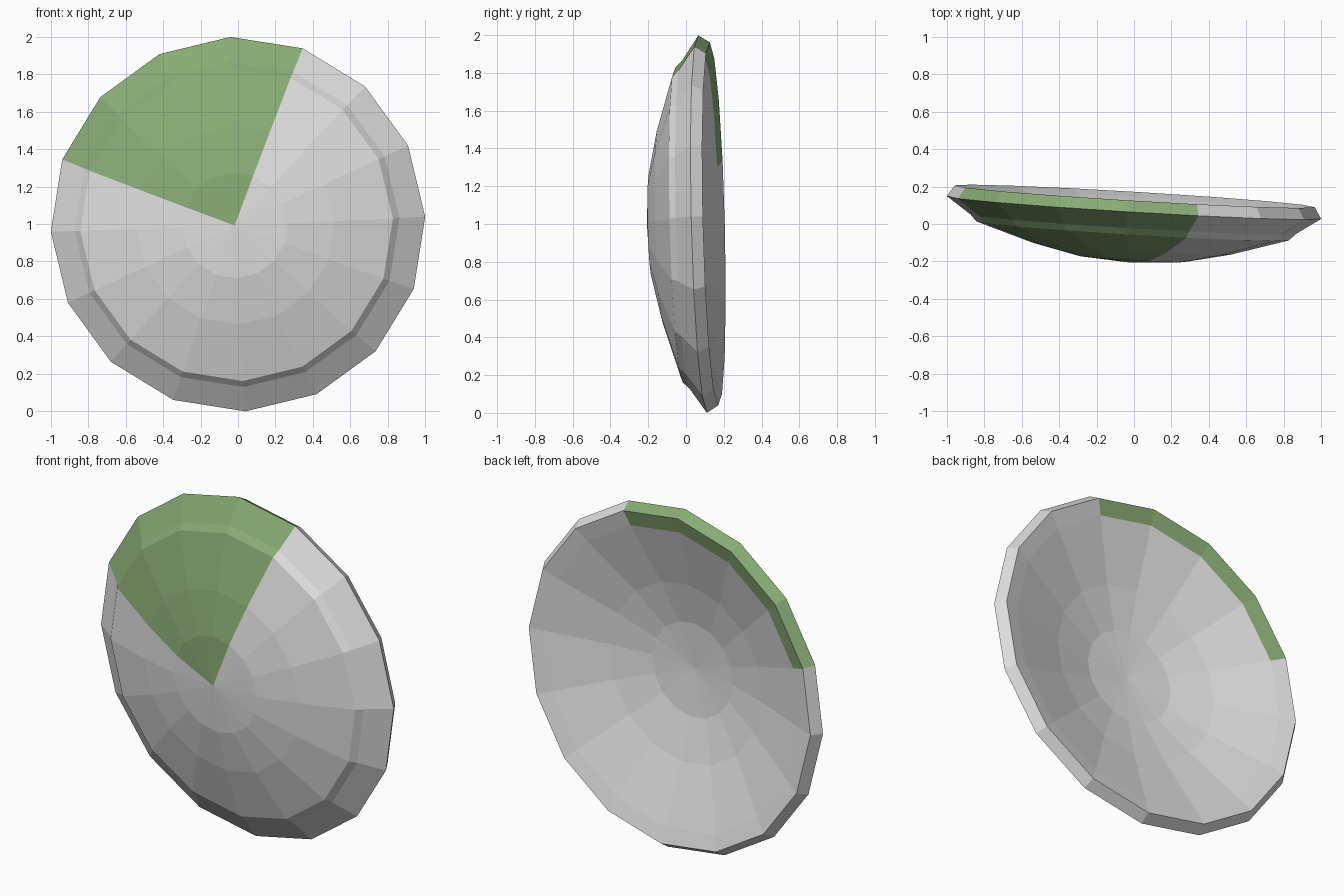
import bpy, bmesh, math
from mathutils import Vector

if "Cube" in bpy.data.objects:
    bpy.data.objects.remove(bpy.data.objects["Cube"])

SIDES = 16
START = math.radians(2.3)
AXIS = Vector((-0.06, -1.0, -0.025)).normalized()   # direction the boss faces

# (radius, depth along axis) from front tip round the rim to the inner centre
PROFILE = [
    (0.0, 0.295), (0.282, 0.275), (0.53, 0.22), (0.835, 0.125),
    (0.868, 0.09), (1.0, 0.0), (0.962, -0.06),
    (0.872, -0.035), (0.52, 0.08), (0.275, 0.138), (0.0, 0.158),
]
GREEN_BANDS = 7          # bands from the front tip to the inner lip are painted
GREEN_SECTORS = range(3, 7)


def material(name, rgb):
    m = bpy.data.materials.new(name)
    m.diffuse_color = (*rgb, 1)
    m.use_nodes = True
    m.node_tree.nodes["Principled BSDF"].inputs["Base Color"].default_value = m.diffuse_color
    return m


def point(r, d, k):
    """Point on the slightly leaning disc, pushed out along its axis."""
    a = START + math.tau * k / SIDES
    x, z = r * math.cos(a), r * math.sin(a)
    return Vector((x, 0.088 - 0.06 * x - 0.025 * z, 1 + z)) + AXIS * d


# Round shield: turn the profile, painting one quarter green
bm = bmesh.new()
rings = []
for r, d in PROFILE:
    if r == 0:
        rings.append([bm.verts.new(point(0, d, 0))] * SIDES)
    else:
        rings.append([bm.verts.new(point(r, d, k)) for k in range(SIDES)])

for band, (a, b) in enumerate(zip(rings, rings[1:])):
    for k in range(SIDES):
        n = (k + 1) % SIDES
        corners = list(dict.fromkeys([a[k], b[k], b[n], a[n]]))
        face = bm.faces.new(corners)
        face.material_index = int(band < GREEN_BANDS and k in GREEN_SECTORS)

bmesh.ops.recalc_face_normals(bm, faces=bm.faces)

# Stand exactly on the ground
low = min(v.co.z for v in bm.verts)
for v in bm.verts:
    v.co.z -= low

mesh = bpy.data.meshes.new("round_shield")
bm.to_mesh(mesh)
bm.free()
mesh.materials.append(material("light grey", (0.75, 0.75, 0.75)))
mesh.materials.append(material("leaf green", (0.25, 0.41, 0.178)))
bpy.context.collection.objects.link(bpy.data.objects.new("round_shield", mesh))
